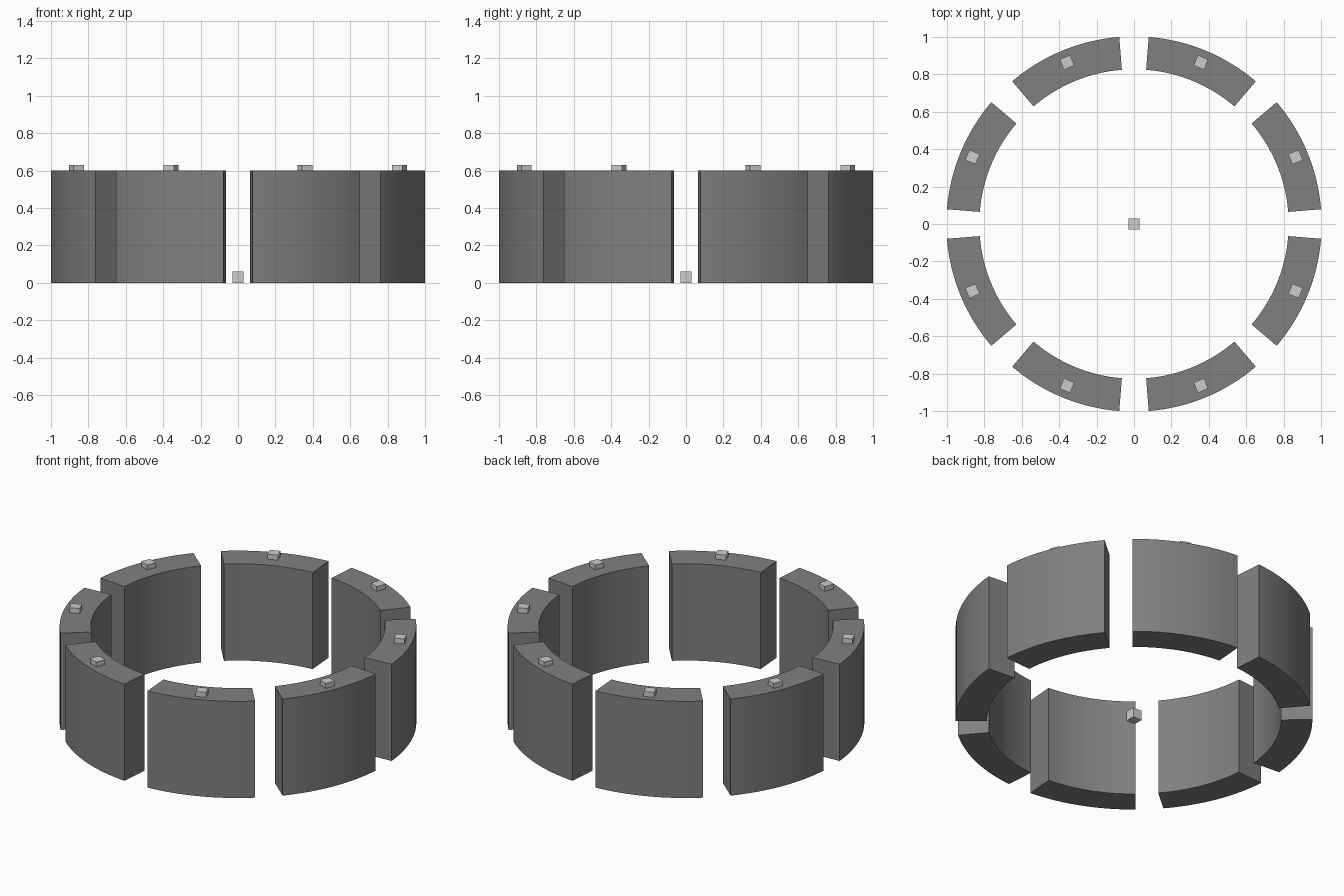
import bpy, bmesh, math
from mathutils import Matrix

if "Cube" in bpy.data.objects:
    bpy.data.objects.remove(bpy.data.objects["Cube"])

COUNT = 8            # ring blocks
R_OUT, R_IN = 1.003, 0.827
HEIGHT = 0.6
SPAN = math.radians(36)
STEPS = 16           # facets along each arc
CUBE = 0.06
CUBE_R = 0.935


def material(name, value):
    m = bpy.data.materials.new(name)
    m.diffuse_color = (value, value, value, 1)
    m.use_nodes = True
    m.node_tree.nodes["Principled BSDF"].inputs["Base Color"].default_value = m.diffuse_color
    return m


dark = material("dark_grey", 0.216)
light = material("light_grey", 0.60)


def finish(name, bm, mat):
    bmesh.ops.recalc_face_normals(bm, faces=bm.faces)
    me = bpy.data.meshes.new(name)
    bm.to_mesh(me)
    bm.free()
    me.materials.append(mat)
    ob = bpy.data.objects.new(name, me)
    bpy.context.collection.objects.link(ob)
    return ob


# Curved wall block: arc footprint extruded upwards
def ring_block(name, angle):
    bm = bmesh.new()
    angles = [angle - SPAN / 2 + SPAN * i / STEPS for i in range(STEPS + 1)]
    outline = [(R_OUT, a) for a in angles] + [(R_IN, a) for a in reversed(angles)]
    verts = [bm.verts.new((r * math.cos(a), r * math.sin(a), 0)) for r, a in outline]
    base = bm.faces.new(verts)
    top = bmesh.ops.extrude_face_region(bm, geom=[base], use_keep_orig=True)
    moved = [g for g in top["geom"] if isinstance(g, bmesh.types.BMVert)]
    bmesh.ops.translate(bm, verts=moved, vec=(0, 0, HEIGHT))
    finish(name, bm, dark)


# Small marker cube, turned to face the ring centre
def marker(name, radius, angle, z):
    bm = bmesh.new()
    place = Matrix.Rotation(angle, 4, 'Z') @ Matrix.Translation((radius, 0, z))
    bmesh.ops.create_cube(bm, size=CUBE, matrix=place)
    finish(name, bm, light)


for i in range(COUNT):
    a = math.tau * (i + 0.5) / COUNT
    ring_block(f"ring_block_{i + 1}", a)
    marker(f"top_marker_{i + 1}", CUBE_R, a, HEIGHT)   # half sunk into the top

# Marker on the floor at the centre
marker("center_marker", 0, 0, CUBE / 2)
